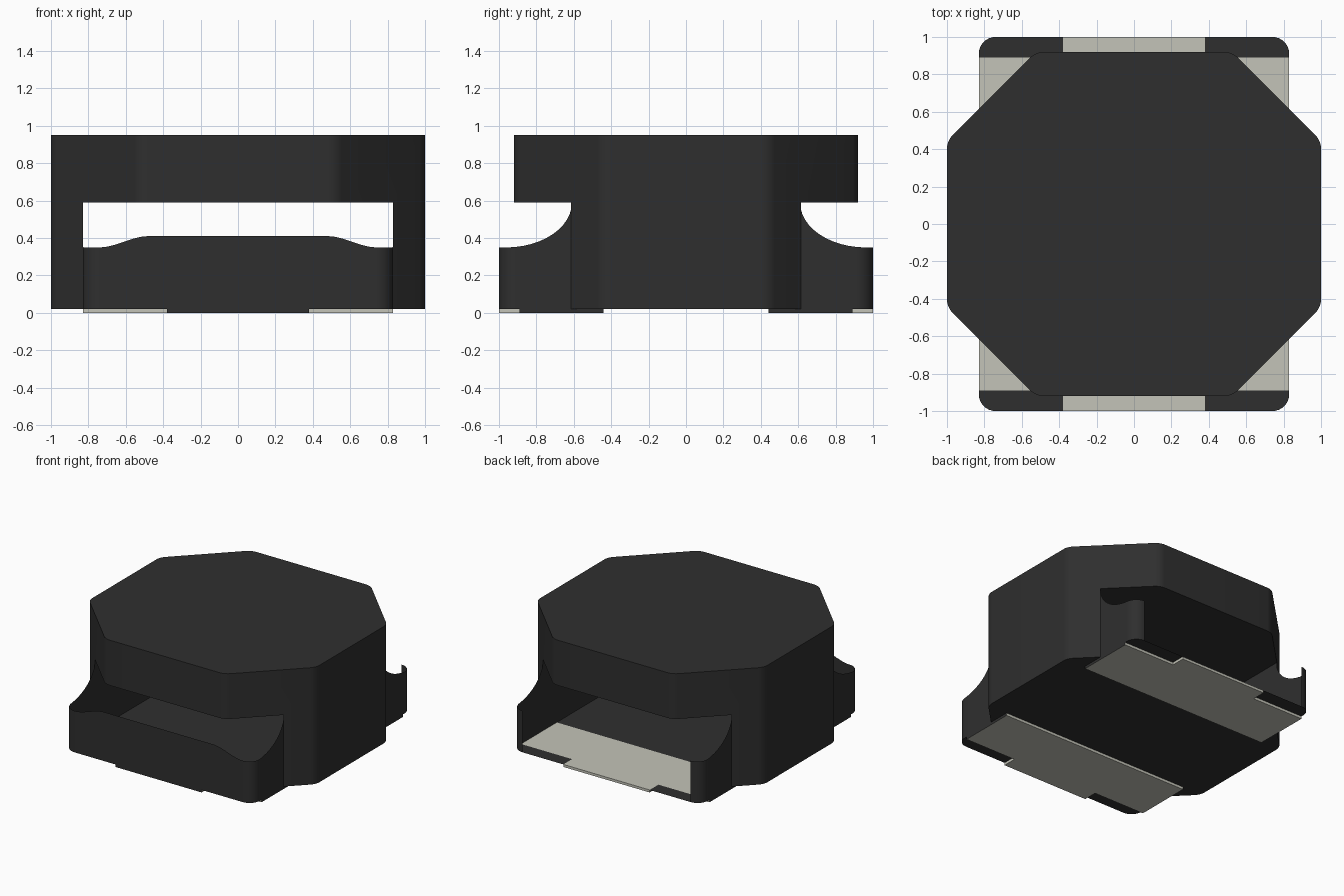
import bpy, bmesh, math

cube = bpy.data.objects.get("Cube")
if cube:
    bpy.data.objects.remove(cube, do_unlink=True)


def material(name, rgb):
    m = bpy.data.materials.new(name)
    m.use_nodes = True
    m.diffuse_color = (*rgb, 1)
    m.node_tree.nodes["Principled BSDF"].inputs["Base Color"].default_value = (*rgb, 1)
    return m


DARK = material("charcoal", (0.028, 0.028, 0.028))
METAL = material("tinned metal", (0.55, 0.55, 0.48))

# Shared dimensions
IN_X, END_Y, LEG_Y = 0.83, 1.0, 0.61      # tray half width, tray half length, leg tip
BASE, ROOF, TOP = 0.02, 0.59, 0.95        # heights
PAD_Y, NOTCH_Y, TAB_X, R = 0.44, 0.89, 0.38, 0.09


def add_object(name, bm, *mats):
    mesh = bpy.data.meshes.new(name)
    bm.to_mesh(mesh)
    bm.free()
    ob = bpy.data.objects.new(name, mesh)
    bpy.context.collection.objects.link(ob)
    for m in mats:
        mesh.materials.append(m)
    return ob


def smooth(ob):
    bpy.ops.object.select_all(action="DESELECT")
    ob.select_set(True)
    bpy.context.view_layer.objects.active = ob
    bpy.ops.object.shade_smooth_by_angle(angle=math.radians(32))


def prism(points, z0, z1):
    bm = bmesh.new()
    face = bm.faces.new([bm.verts.new((x, y, z0)) for x, y in points])
    out = bmesh.ops.extrude_face_region(bm, geom=[face])
    for v in out["geom"]:
        if isinstance(v, bmesh.types.BMVert):
            v.co.z = z1
    bmesh.ops.recalc_face_normals(bm, faces=bm.faces)
    return bm


def rect(x, y0, y1):
    return [(-x, y0), (x, y0), (x, y1), (-x, y1)]


# Octagonal cover with softened upright edges, tunnelled from front to back
quarter = [(1, 0.445), (0.525, 0.92)]
octagon = (quarter + [(-x, y) for x, y in quarter[::-1]]
           + [(-x, -y) for x, y in quarter] + [(x, -y) for x, y in quarter[::-1]])
bm = prism(octagon, BASE, TOP)
upright = [e for e in bm.edges if abs(e.verts[0].co.z - e.verts[1].co.z) > 0.5]
bmesh.ops.bevel(bm, geom=upright, offset=0.04, segments=5, profile=0.5, affect="EDGES")
cover = add_object("cover", bm, DARK)
cutter = add_object("tunnel_cutter", prism(rect(IN_X, -2, 2), -1, ROOF), DARK)
cutter.hide_render = True
mod = cover.modifiers.new("tunnel", "BOOLEAN")
mod.operation, mod.solver, mod.object = "DIFFERENCE", "EXACT", cutter
bpy.context.view_layer.objects.active = cover
bpy.ops.object.modifier_apply(modifier=mod.name)
bpy.data.objects.remove(cutter, do_unlink=True)
smooth(cover)


# Tray wall outline: (x, y, top height) from the leg tip round the corner
def side_path():
    pts = []
    low, sweep = 0.35, 0.35
    for i in range(13):
        a = i / 12 * math.pi / 2
        y = LEG_Y + sweep * (1 - math.cos(a))
        if y < END_Y - R:
            pts.append((IN_X, y, ROOF - (ROOF - low) * math.sin(a)))
    for i in range(9):
        a = i / 8 * math.pi / 2
        y = END_Y - R + R * math.sin(a)
        t = min(1, (y - LEG_Y) / sweep)
        drop = math.sqrt(max(0, 1 - (1 - t) ** 2))
        pts.append((IN_X - R + R * math.cos(a), y, ROOF - (ROOF - low) * drop))
    return pts


def ramp_path():
    pts = []
    for i in range(1, 13):
        t = i / 12
        pts.append((IN_X - R - 0.26 * t, END_Y, 0.35 + 0.06 * t * t * (3 - 2 * t)))
    return pts


def sheet(name, path, flip):
    """Upright thin sheet following a path, standing on the base height."""
    bm = bmesh.new()
    cols = [(bm.verts.new((x, y, BASE)), bm.verts.new((x, y, z))) for x, y, z in path]
    for (a, b), (c, d) in zip(cols, cols[1:]):
        bm.faces.new((b, d, c, a) if flip else (a, c, d, b))
    ob = add_object(name, bm, DARK)
    smooth(ob)


def mirror(path, sx, sy):
    return [(x * sx, y * sy, z) for x, y, z in path]


# Front wall runs right across; the back keeps only its rounded corners
half = side_path() + ramp_path()
front = mirror(half, -1, -1) + mirror(half, 1, -1)[::-1]
sheet("front_tray_wall", front, False)
sheet("back_left_corner_wall", side_path(), False)
sheet("back_right_corner_wall", mirror(side_path(), -1, 1), True)

# Floor between the pads
bm = bmesh.new()
bm.faces.new([bm.verts.new((x, y, BASE)) for x, y in rect(IN_X, -PAD_Y, PAD_Y)[::-1]])
add_object("floor", bm, DARK)

# Rounded corner ledges beside the pad tabs
for sx in (1, -1):
    for sy in (1, -1):
        pts = [(TAB_X, END_Y), (TAB_X, NOTCH_Y), (IN_X, NOTCH_Y)]
        for i in range(9):
            a = i / 8 * math.pi / 2
            pts.append((IN_X - R + R * math.cos(a), END_Y - R + R * math.sin(a)))
        bm = bmesh.new()
        loop = [bm.verts.new((sx * x, sy * y, BASE)) for x, y in pts]
        bm.faces.new(loop if sx * sy < 0 else loop[::-1])
        add_object(("front" if sy < 0 else "back") + ("_left" if sx > 0 else "_right")
                   + "_ledge", bm, DARK)

# T-shaped solder pads, dark on the edges flush with the walls
for name, sy in (("front_pad", -1), ("back_pad", 1)):
    half_pad = [(IN_X, PAD_Y), (IN_X, NOTCH_Y), (TAB_X, NOTCH_Y), (TAB_X, END_Y)]
    outline = half_pad + [(-x, y) for x, y in half_pad[::-1]]
    bm = prism([(x, sy * y) for x, y in outline], 0, BASE)
    for f in bm.faces:
        c = f.calc_center_median()
        if abs(c.x) > IN_X - 0.01 or c.y < 0.01 - END_Y:
            f.material_index = 1
    add_object(name, bm, METAL, DARK)
